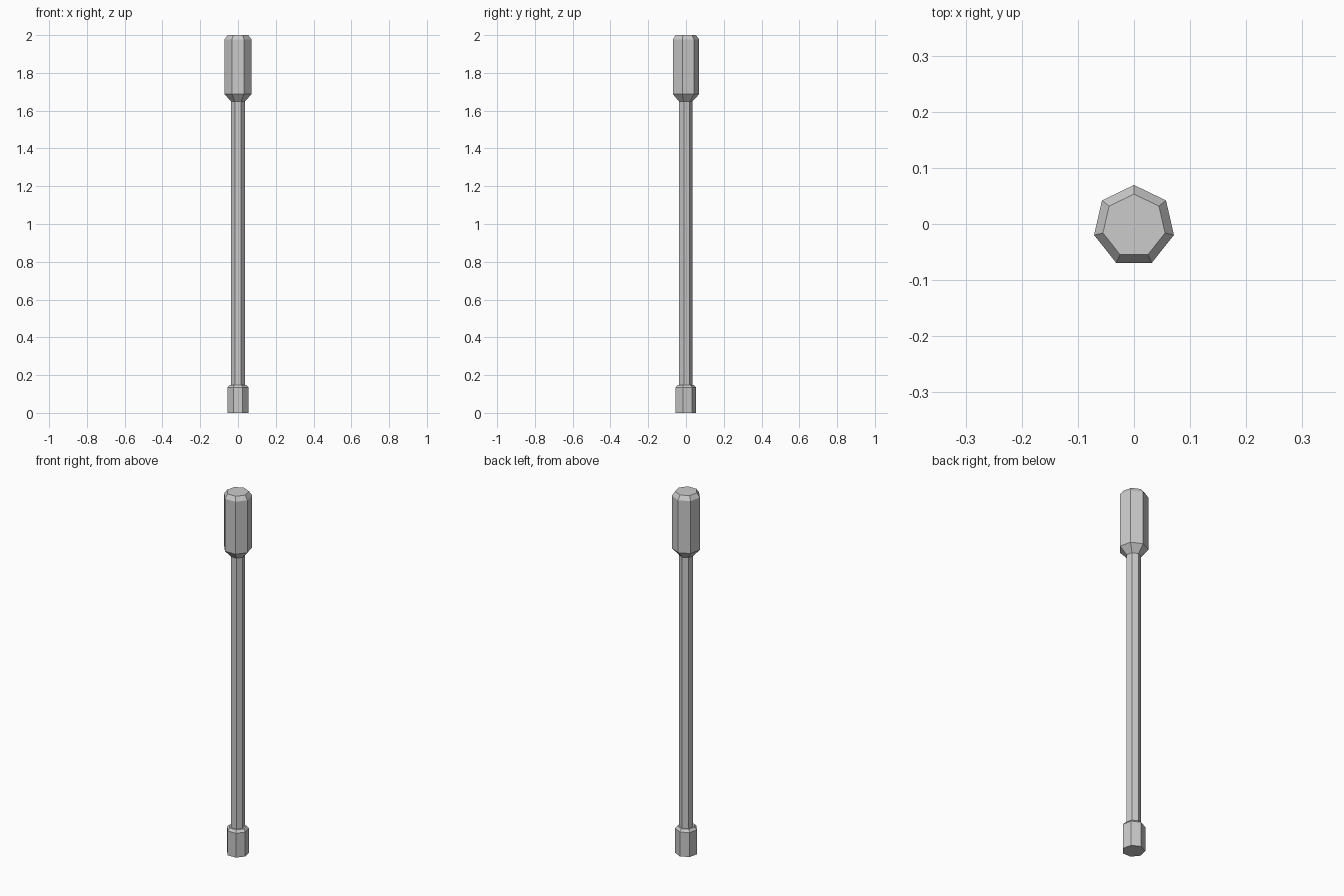
import bpy, bmesh
from math import sin, cos, tau

if "Cube" in bpy.data.objects:
    bpy.data.objects.remove(bpy.data.objects["Cube"])

SIDES = 7
Y_OFF = -0.0035  # centres the odd-sided outline on y = 0


def lathe(name, profile, cap_bottom=False, cap_top=False):
    """Loft seven-sided rings through (radius, z) pairs, one corner at the back."""
    bm = bmesh.new()
    rings = []
    for r, z in profile:
        rings.append([bm.verts.new((-r * sin(tau * i / SIDES),
                                    r * cos(tau * i / SIDES) + Y_OFF, z))
                      for i in range(SIDES)])
    for a, b in zip(rings, rings[1:]):
        for i in range(SIDES):
            j = (i + 1) % SIDES
            bm.faces.new((a[i], a[j], b[j], b[i]))
    if cap_bottom:
        bm.faces.new(rings[0][::-1])
    if cap_top:
        bm.faces.new(rings[-1])
    mesh = bpy.data.meshes.new(name)
    bm.to_mesh(mesh)
    bm.free()
    obj = bpy.data.objects.new(name, mesh)
    bpy.context.collection.objects.link(obj)
    return obj


SHAFT_R = 0.037

# Foot collar with bevelled shoulder
lathe("foot_collar", [(0.057, 0), (0.057, 0.135), (0.045, 0.148), (SHAFT_R, 0.148)],
      cap_bottom=True)

# Long slim shaft
lathe("shaft", [(SHAFT_R, 0.148), (SHAFT_R, 1.648)])

# Thick head, tapered below and bevelled on top
lathe("head", [(SHAFT_R, 1.648), (0.073, 1.687), (0.073, 1.977), (0.0568, 2.0)],
      cap_top=True)
